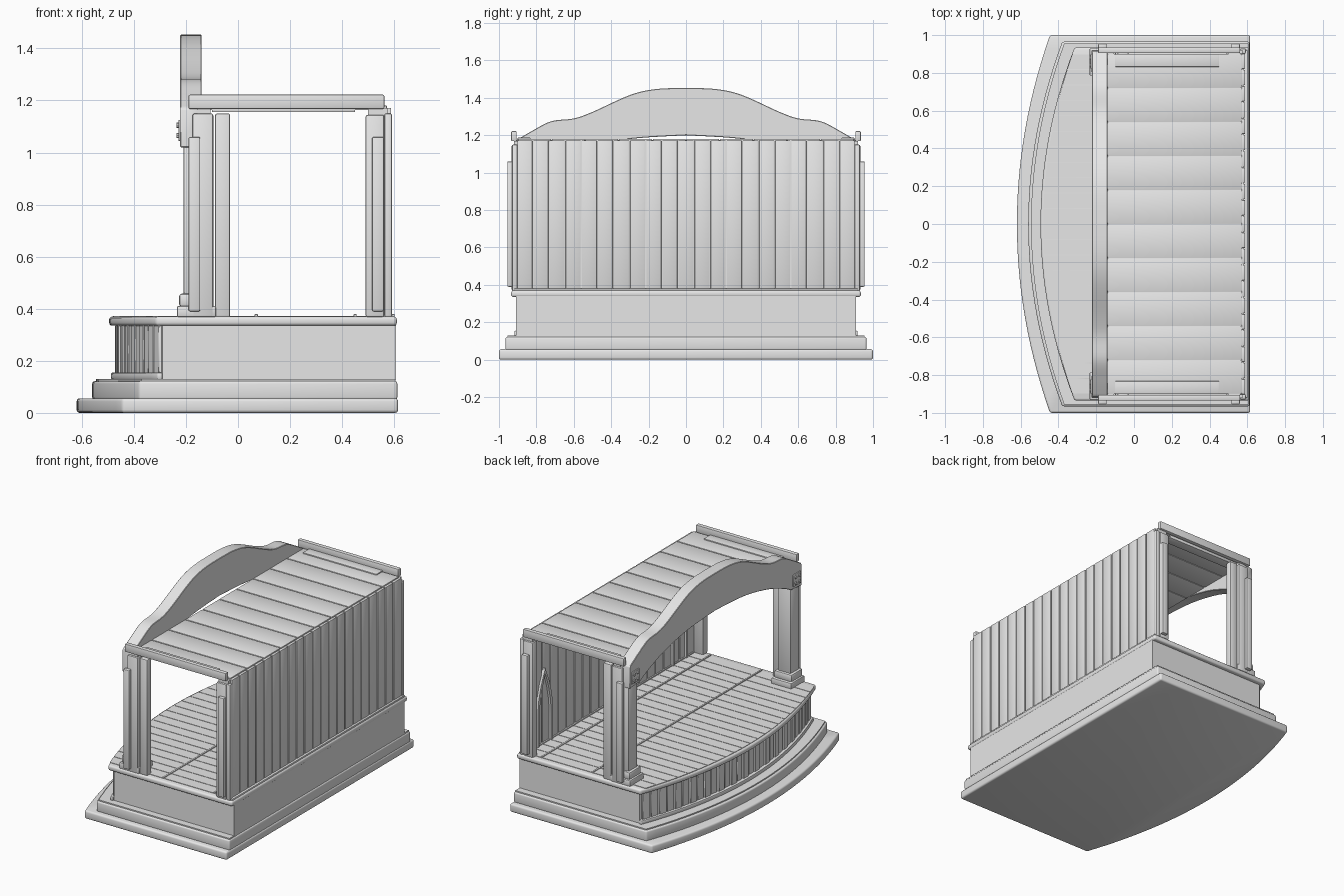
import bpy, bmesh, math
from mathutils import Vector

cube = bpy.data.objects.get("Cube")
if cube:
    bpy.data.objects.remove(cube, do_unlink=True)

grey = bpy.data.materials.new("plain_grey")
grey.use_nodes = True
grey.diffuse_color = (0.8, 0.8, 0.8, 1)
grey.node_tree.nodes["Principled BSDF"].inputs["Base Color"].default_value = (0.8, 0.8, 0.8, 1)

AXES = {
    "x": lambda u, v, w: (w, u, v),
    "y": lambda u, v, w: (u, w, v),
    "z": lambda u, v, w: (u, v, w),
}


def prism(bm, outline, lo, hi, axis="z", bevel=0.0, segments=2):
    """Extrude a 2D outline along an axis, round its sharp edges, add it to bm."""
    tmp = bmesh.new()
    place = AXES[axis]
    face = tmp.faces.new([tmp.verts.new(place(u, v, lo)) for u, v in outline])
    moved = bmesh.ops.extrude_face_region(tmp, geom=[face])["geom"]
    shift = Vector(place(0, 0, hi - lo))
    bmesh.ops.translate(tmp, vec=shift, verts=[g for g in moved if isinstance(g, bmesh.types.BMVert)])
    bmesh.ops.recalc_face_normals(tmp, faces=tmp.faces)
    if bevel:
        edges = [e for e in tmp.edges if e.calc_face_angle(0) > 0.5]
        bmesh.ops.bevel(tmp, geom=edges, offset=bevel, segments=segments,
                        profile=0.5, affect="EDGES", clamp_overlap=True)
    mesh = bpy.data.meshes.new("tmp")
    tmp.to_mesh(mesh)
    tmp.free()
    bm.from_mesh(mesh)
    bpy.data.meshes.remove(mesh)


def box(bm, x, y, z, bevel=0.0):
    prism(bm, [(x[0], y[0]), (x[1], y[0]), (x[1], y[1]), (x[0], y[1])], *z, bevel=bevel)


def finish(name, bm):
    mesh = bpy.data.meshes.new(name)
    bm.to_mesh(mesh)
    bm.free()
    mesh.materials.append(grey)
    obj = bpy.data.objects.new(name, mesh)
    bpy.context.collection.objects.link(obj)
    bpy.ops.object.select_all(action="DESELECT")
    obj.select_set(True)
    bpy.context.view_layer.objects.active = obj
    bpy.ops.object.shade_smooth_by_angle(angle=math.radians(35))


def bow(y, corner, middle, half):
    return middle + (corner - middle) * (y / half) ** 2


def bowed(back, corner, middle, half, n=28):
    """Straight back and sides with a curved front."""
    ys = [half - 2 * half * i / n for i in range(n + 1)]
    return [(back, -half), (back, half)] + [(bow(y, corner, middle, half), y) for y in ys]


def smooth_line(pts, n=6):
    """Catmull-Rom curve through a few points."""
    p = [Vector(q) for q in [pts[0]] + pts + [pts[-1]]]
    out = []
    for a, b, c, d in zip(p, p[1:], p[2:], p[3:]):
        for i in range(n):
            t = i / n
            out.append(0.5 * (2 * b + (c - a) * t + (2 * a - 5 * b + 4 * c - d) * t * t
                              + (3 * b - a - 3 * c + d) * t ** 3))
    return [tuple(q) for q in out] + [pts[-1]]


def mirrored(half):
    return [(-y, z) for y, z in reversed(half[1:])] + half


# Stage tiers, platform and deck
for name, back, corner, middle, half, lo, hi, bevel in [
    ("bottom_step", 0.615, -0.445, -0.62, 1.0, 0.0, 0.056, 0.012),
    ("middle_step", 0.612, -0.38, -0.56, 0.965, 0.05, 0.122, 0.01),
    ("step_cap", 0.605, -0.37, -0.545, 0.955, 0.12, 0.13, 0.0),
    ("platform_body", 0.607, -0.29, -0.455, 0.908, 0.128, 0.34, 0.0),
    ("deck", 0.61, -0.315, -0.495, 0.935, 0.335, 0.37, 0.012),
]:
    bm = bmesh.new()
    prism(bm, bowed(back, corner, middle, half), lo, hi, bevel=bevel, segments=3)
    finish(name, bm)

# Curved skirt: base trim and vertical boards
bm = bmesh.new()
trim = bowed(-0.29, -0.31, -0.488, 0.918)
prism(bm, trim, 0.128, 0.155, bevel=0.006)
finish("skirt_trim", bm)

bm = bmesh.new()
count = 30
step = 1.8 / count
for i in range(count):
    a, b = -0.9 + i * step + 0.004, -0.9 + (i + 1) * step - 0.004
    front = -0.472 if i % 2 else -0.465
    xa, xb = bow(a, -0.30, front, 0.908), bow(b, -0.30, front, 0.908)
    prism(bm, [(xa, a), (xa + 0.025, a), (xb + 0.025, b), (xb, b)], 0.15, 0.336, bevel=0.002, segments=1)
finish("skirt_boards", bm)

# Deck boards run front to back, crossed by two ridges
bm = bmesh.new()
count = 22
step = 1.8 / count
for i in range(count):
    a, b = -0.9 + i * step + 0.002, -0.9 + (i + 1) * step - 0.002
    xa, xb = (bow(y, -0.315, -0.48, 0.935) for y in (a, b))
    prism(bm, [(xa, a), (0.555, a), (0.555, b), (xb, b)], 0.369, 0.373)
finish("deck_boards", bm)

bm = bmesh.new()
for x in (0.07, 0.45):
    box(bm, (x - 0.006, x + 0.006), (-0.9, 0.9), (0.37, 0.379), 0.002)
finish("deck_ridges", bm)

# Back wall: vertical boards on a thin backing
bm = bmesh.new()
count = 21
step = 1.81 / count
for i in range(count):
    a = -0.905 + i * step
    box(bm, (0.56, 0.588), (a + 0.003, a + step - 0.003), (0.378, 1.172), 0.003)
box(bm, (0.567, 0.58), (-0.9, 0.9), (0.37, 1.168))
finish("back_wall", bm)

bm = bmesh.new()
box(bm, (0.552, 0.602), (-0.92, 0.92), (0.366, 0.38), 0.004)
finish("wall_sill", bm)

# Roof: boards, backing and end strips
bm = bmesh.new()
for i in range(10):
    a = -0.9 + i * 0.18
    box(bm, (-0.14, 0.572), (a + 0.003, a + 0.177), (1.163, 1.18), 0.003)
box(bm, (-0.14, 0.56), (-0.9, 0.9), (1.167, 1.174))
finish("roof", bm)

for side, s in (("right", -1), ("left", 1)):
    def span(a, b):
        return tuple(sorted((s * a, s * b)))

    bm = bmesh.new()
    box(bm, (-0.1, 0.45), span(0.832, 0.9), (1.155, 1.187), 0.002)
    finish(side + "_roof_strip", bm)

    bm = bmesh.new()
    box(bm, (-0.19, 0.562), span(0.905, 0.935), (1.168, 1.222), 0.005)
    finish(side + "_roof_rail", bm)

    # Side posts and their outer battens
    bm = bmesh.new()
    for x0, x1, y0, y1, z1 in [
        (-0.175, -0.095, 0.88, 0.932, 1.15),
        (-0.088, -0.03, 0.88, 0.925, 1.15),
        (0.49, 0.562, 0.88, 0.932, 1.145),
        (0.562, 0.592, 0.9, 0.93, 1.15),
    ]:
        box(bm, (x0, x1), span(y0, y1), (0.368, z1), 0.008)
    for x0, x1 in ((-0.155, -0.105), (0.5, 0.575)):
        box(bm, (x0, x1), span(0.89, 0.92), (1.14, 1.17))
    finish(side + "_side_posts", bm)

    bm = bmesh.new()
    for x0, x1 in ((-0.19, -0.145), (0.515, 0.56)):
        box(bm, (x0, x1), span(0.925, 0.955), (0.39, 1.06), 0.006)
    finish(side + "_battens", bm)

    # Front column with stepped plinth
    bm = bmesh.new()
    box(bm, (-0.21, -0.11), span(0.815, 0.912), (0.45, 1.06), 0.012)
    box(bm, (-0.235, -0.085), span(0.785, 0.93), (0.368, 0.41), 0.006)
    box(bm, (-0.226, -0.095), span(0.8, 0.922), (0.408, 0.458), 0.01)
    finish(side + "_front_column", bm)

    # Bolted plate at the arch end
    bm = bmesh.new()
    box(bm, (-0.229, -0.219), span(0.82, 0.9), (1.045, 1.125), 0.002)
    for y in (0.84, 0.88):
        for z in (1.065, 1.105):
            ring = [(s * y + 0.01 * math.cos(k * math.pi / 4), z + 0.01 * math.sin(k * math.pi / 4))
                    for k in range(8)]
            prism(bm, ring, -0.236, -0.228, axis="x")
    finish(side + "_bolt_plate", bm)

    # Pointed arch frame on the inside of the back wall
    bm = bmesh.new()

    def gothic(w, top):
        half = [(0, top), (w * 0.55, top - 0.1), (w * 0.9, top - 0.2), (w, top - 0.3), (w, 0.374)]
        return [(y + s * 0.72, z) for y, z in mirrored(half)]

    prism(bm, gothic(0.08, 0.88) + gothic(0.062, 0.845)[::-1], 0.545, 0.562, axis="x")
    finish(side + "_arch_frame", bm)

# Curved header across the front
top = smooth_line([(0, 1.453), (0.16, 1.447), (0.3, 1.415), (0.5, 1.325), (0.6, 1.29),
                   (0.72, 1.275), (0.82, 1.225), (0.905, 1.175)])
under = smooth_line([(0, 1.2), (0.3, 1.18), (0.55, 1.13), (0.72, 1.07), (0.8, 1.03)])
under += [(0.915, 1.02), (0.915, 1.165)]
bm = bmesh.new()
prism(bm, mirrored(top) + mirrored(under)[::-1], -0.222, -0.14, axis="x", bevel=0.003, segments=1)
finish("front_header", bm)
